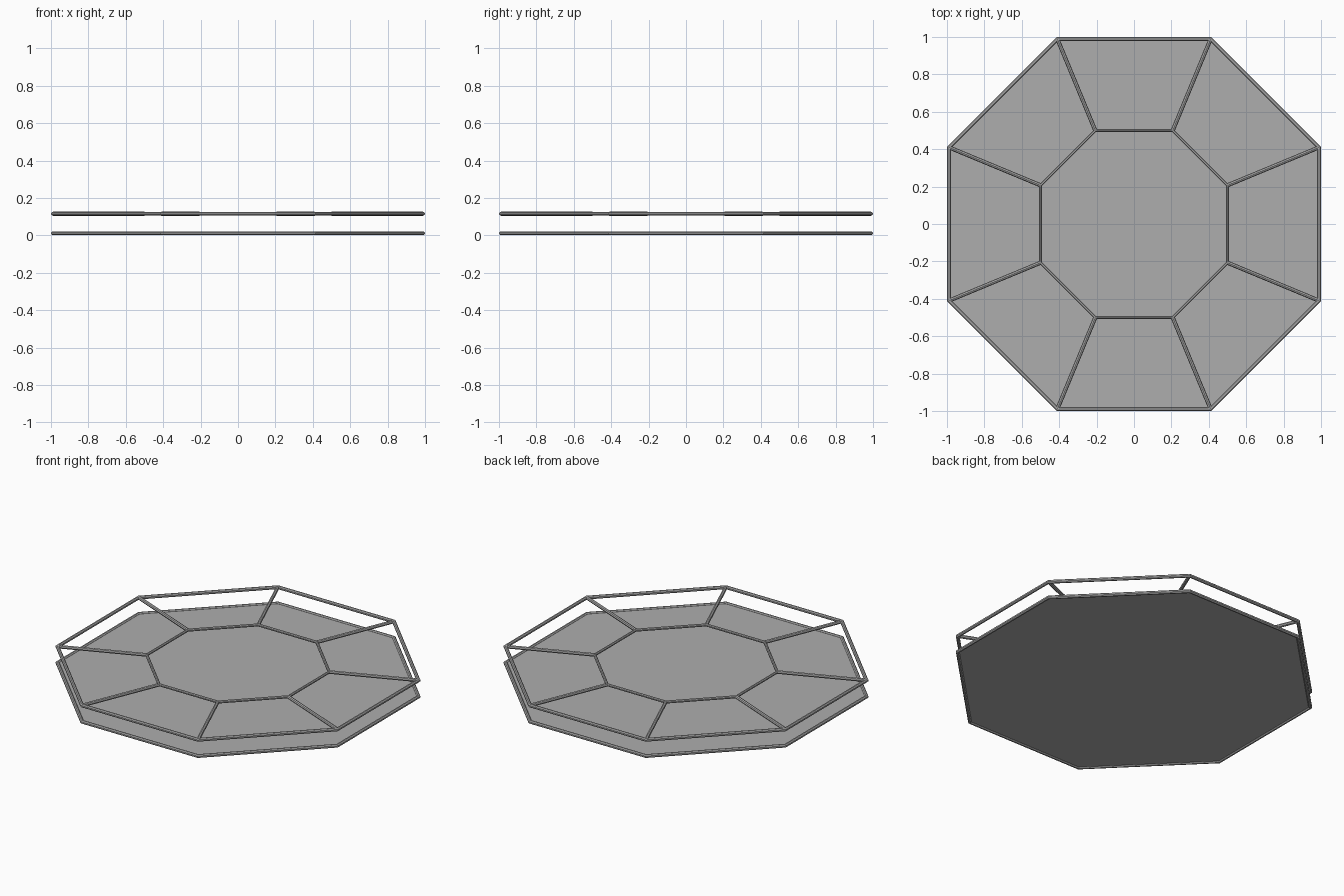
import bpy, bmesh, math
from mathutils import Vector

cube = bpy.data.objects.get("Cube")
if cube:
    bpy.data.objects.remove(cube, do_unlink=True)

SIDES = 8
BAR = 0.011          # bar radius
LOW, HIGH = BAR, 0.115
OUTER, INNER = 1.0 - BAR, 0.5   # distance from centre to side

grey = bpy.data.materials.new("grey")
grey.use_nodes = True
colour = (0.42, 0.42, 0.42, 1)
grey.diffuse_color = colour
grey.node_tree.nodes["Principled BSDF"].inputs["Base Color"].default_value = colour


def corners(apothem, z):
    r = apothem / math.cos(math.pi / SIDES)
    angles = [(i + 0.5) * math.tau / SIDES for i in range(SIDES)]
    return [Vector((r * math.cos(a), r * math.sin(a), z)) for a in angles]


def finish(name, bm):
    bmesh.ops.recalc_face_normals(bm, faces=bm.faces)
    mesh = bpy.data.meshes.new(name)
    bm.to_mesh(mesh)
    bm.free()
    mesh.materials.append(grey)
    obj = bpy.data.objects.new(name, mesh)
    bpy.context.collection.objects.link(obj)
    return obj


def ring(name, apothem, z, radius):
    """Closed octagonal rail with a mitred eight-sided section."""
    bm = bmesh.new()
    loops = []
    for k in range(8):
        a = (k + 0.5) * math.tau / 8
        loops.append([bm.verts.new(p) for p in
                      corners(apothem + radius * math.cos(a), z + radius * math.sin(a))])
    for k, loop in enumerate(loops):
        other = loops[(k + 1) % 8]
        for i in range(SIDES):
            j = (i + 1) % SIDES
            bm.faces.new((loop[i], loop[j], other[j], other[i]))
    return finish(name, bm)


def spoke(name, start, end, radius):
    bm = bmesh.new()
    bmesh.ops.create_cone(bm, cap_ends=True, segments=8, radius1=radius,
                          radius2=radius, depth=(end - start).length)
    obj = finish(name, bm)
    obj.location = (start + end) / 2
    obj.rotation_euler = (end - start).to_track_quat('Z', 'Y').to_euler()
    return obj


# Floor panel inside the lower rim
bm = bmesh.new()
panel = bm.faces.new([bm.verts.new(p) for p in corners(OUTER, LOW - 0.003)])
top = bmesh.ops.extrude_face_region(bm, geom=[panel])
bmesh.ops.translate(bm, vec=(0, 0, 0.006),
                    verts=[v for v in top["geom"] if isinstance(v, bmesh.types.BMVert)])
finish("floor_panel", bm)

# Rails
ring("lower_rim", OUTER, LOW, BAR)
ring("upper_outer_rail", OUTER, HIGH, BAR)
ring("upper_inner_rail", INNER, HIGH, BAR * 0.8)

# Spokes joining the two upper rails
for i, (a, b) in enumerate(zip(corners(INNER, HIGH), corners(OUTER, HIGH))):
    spoke(f"spoke_{i + 1}", a, b, BAR)
